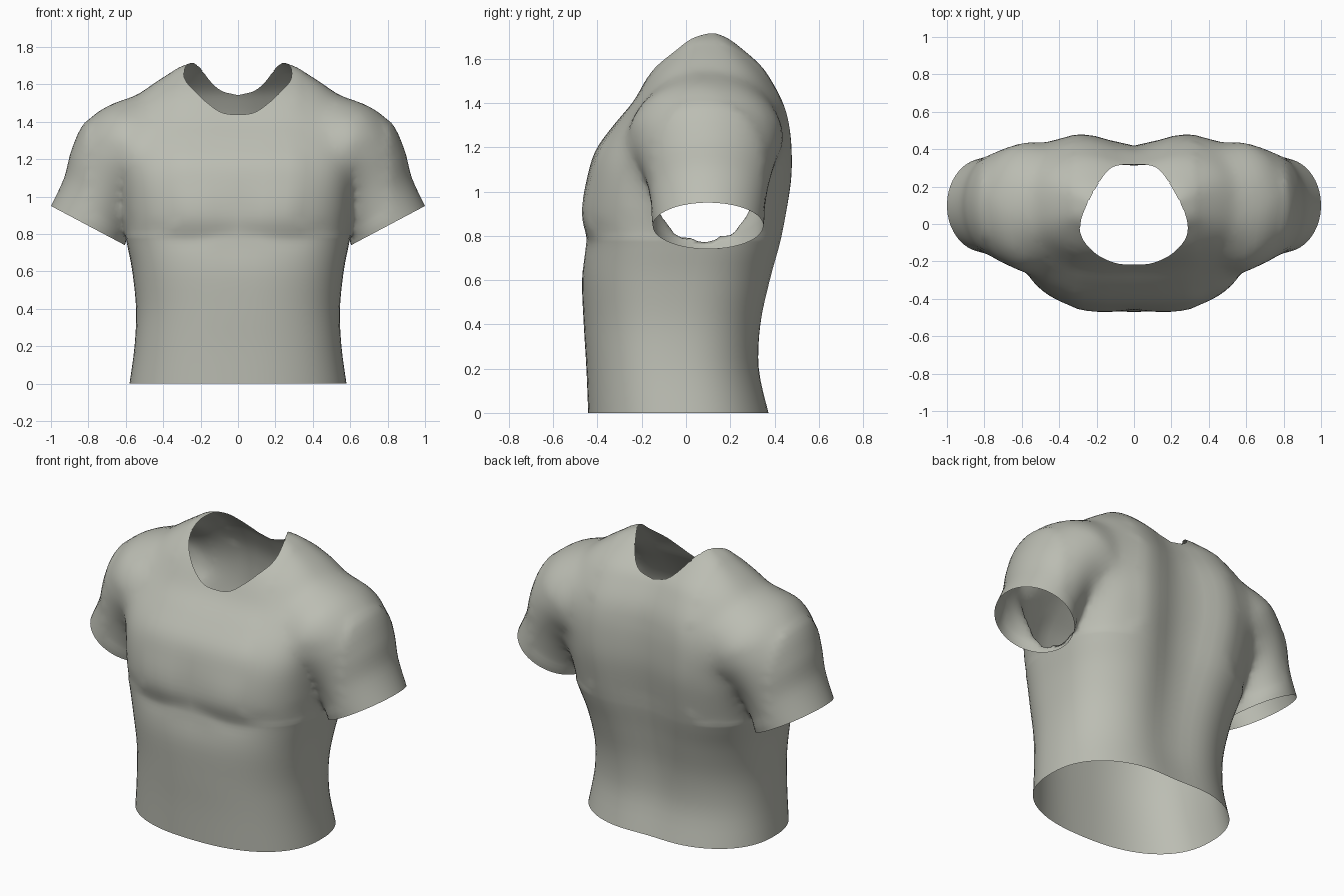
import bpy, bmesh, math

if "Cube" in bpy.data.objects:
    bpy.data.objects.remove(bpy.data.objects["Cube"])

cloth = bpy.data.materials.new("grey_green_cloth")
cloth.diffuse_color = (0.50, 0.51, 0.45, 1)
cloth.use_nodes = True
cloth.node_tree.nodes["Principled BSDF"].inputs["Base Color"].default_value = cloth.diffuse_color
opening = bpy.data.materials.new("opening")  # temporary tag for faces to remove


def catmull(rows, steps):
    """Smoothly interpolate between rows of numbers."""
    out = []
    last = len(rows) - 1
    for i in range(last):
        p0, p1, p2, p3 = (rows[max(i - 1, 0)], rows[i], rows[i + 1], rows[min(i + 2, last)])
        for s in range(steps):
            t = s / steps
            out.append([0.5 * (2 * b + (c - a) * t + (2 * a - 5 * b + 4 * c - d) * t * t
                               + (3 * b - a - 3 * c + d) * t ** 3)
                        for a, b, c, d in zip(p0, p1, p2, p3)])
    return out + [list(rows[-1])]


def loft(name, rings, tag_all=False):
    """Closed solid through rings; both caps are tagged as openings."""
    bm = bmesh.new()
    loops = [[bm.verts.new(p) for p in ring] for ring in rings]
    n = len(loops[0])
    for a, b in zip(loops, loops[1:]):
        for i in range(n):
            f = bm.faces.new((a[i], a[(i + 1) % n], b[(i + 1) % n], b[i]))
            f.material_index = int(tag_all)
    bm.faces.new(loops[0]).material_index = 1
    bm.faces.new(loops[-1]).material_index = 1
    bmesh.ops.recalc_face_normals(bm, faces=bm.faces)
    me = bpy.data.meshes.new(name)
    bm.to_mesh(me)
    bm.free()
    me.materials.append(cloth)
    me.materials.append(opening)
    ob = bpy.data.objects.new(name, me)
    bpy.context.collection.objects.link(ob)
    return ob


def bell(v, centre, width):
    return math.exp(-((v - centre) / width) ** 2)


def spow(v, e):
    return math.copysign(abs(v) ** e, v)


# Torso: height, half width, front y, back y, squareness
torso_rows = [
    (0.00, 0.580, -0.442, 0.393, 2.35), (0.20, 0.553, -0.450, 0.355, 2.4),
    (0.40, 0.545, -0.462, 0.367, 2.45), (0.60, 0.565, -0.470, 0.410, 2.6),
    (0.74, 0.592, -0.455, 0.445, 2.8), (0.80, 0.603, -0.452, 0.458, 2.9),
    (0.90, 0.612, -0.462, 0.476, 3.0), (1.05, 0.625, -0.447, 0.496, 3.15),
    (1.18, 0.645, -0.412, 0.498, 3.1), (1.30, 0.650, -0.330, 0.488, 2.9),
    (1.40, 0.630, -0.254, 0.462, 2.7), (1.50, 0.580, -0.195, 0.412, 2.6),
    (1.57, 0.505, -0.145, 0.365, 2.6), (1.64, 0.400, -0.075, 0.290, 2.7),
    (1.69, 0.315, -0.020, 0.225, 2.9), (1.715, 0.25, 0.04, 0.17, 2.9)]
N = 72
torso_rings = []
for z, w, yf, yb, e in catmull(torso_rows, 4):
    ring = []
    for i in range(N):
        a = 2 * math.pi * i / N
        x = w * spow(math.cos(a), 2 / e)
        s = spow(math.sin(a), 2 / e)
        y = (yf + yb) / 2 + s * (yb - yf) / 2
        if s > 0:   # spine groove
            y -= 0.080 * s * bell(x, 0, 0.19) * min(1, 0.3 + 0.8 * z) * (1 - 0.15 * max(0, min(1, (z - 1.3) / 0.25)))
        else:       # chest muscles, breastbone groove, crease below, neckline dip
            y -= 0.014 * -s * bell(abs(x), 0.24, 0.19) * bell(z, 0.92, 0.13)
            y += 0.006 * -s * bell(x, 0, 0.07) * bell(z, 0.92, 0.2)
            y += 0.007 * -s * bell(z, 0.765 + 1.0 * (abs(x) - 0.27) ** 2, 0.045) * bell(abs(x), 0.27, 0.18)
            y += 0.014 * -s * bell(x, 0, 0.22) * bell(z, 1.45, 0.12)
        ring.append((x, y, z))
    torso_rings.append(ring)
shirt = loft("shirt", torso_rings)

# Sleeves: inner x, inner z, outer x, outer z, half depth, centre y
sleeve_rows = [
    (0.604, 0.74, 1.00, 0.95, 0.25, 0.10), (0.575, 0.84, 0.930, 1.10, 0.267, 0.10),
    (0.53, 0.93, 0.890, 1.25, 0.293, 0.10), (0.47, 0.98, 0.82, 1.395, 0.328, 0.095),
    (0.40, 1.02, 0.68, 1.51, 0.360, 0.09), (0.28, 1.06, 0.45, 1.545, 0.29, 0.095)]
M = 48
helpers = []
for side, label in ((1, "left_sleeve"), (-1, "right_sleeve")):
    rings = []
    for xi, zi, xo, zo, h, cy in catmull(sleeve_rows, 5):
        ring = []
        for i in range(M):
            a = 2 * math.pi * (i + 0.37) / M
            c = 0.5 + 0.5 * math.cos(a)
            ring.append((side * (xi + (xo - xi) * c), cy + h * math.sin(a), zi + (zo - zi) * c))
        rings.append(ring)
    helpers.append((loft(label, rings), 'UNION'))

# Neck hole, as an upright prism
half = [(0, 0.318), (0.09, 0.313), (0.145, 0.28), (0.20, 0.20), (0.258, 0.09), (0.287, 0.0),
        (0.275, -0.08), (0.215, -0.15), (0.15, -0.19), (0.08, -0.213), (0, -0.217)]
outline = catmull(half + [(-x, y) for x, y in half[-2:0:-1]] + [half[0]], 3)[:-1]
neck = loft("neck_cutter", [[(x, y, z) for x, y in outline] for z in (1.2, 1.9)], True)
helpers.append((neck, 'DIFFERENCE'))

# Join everything into one skin
for ob, op in helpers:
    mod = shirt.modifiers.new(op, 'BOOLEAN')
    mod.object, mod.operation, mod.solver = ob, op, 'EXACT'
deps = bpy.context.evaluated_depsgraph_get()
joined = bpy.data.meshes.new_from_object(shirt.evaluated_get(deps))
shirt.modifiers.clear()
shirt.data = joined
for ob, op in helpers:
    bpy.data.objects.remove(ob)

# Open the hem, cuffs and neck, then blend the shoulder seams
tagged = {i for i, m in enumerate(joined.materials) if m and m.name == "opening"}
bm = bmesh.new()
bm.from_mesh(joined)
bmesh.ops.delete(bm, geom=[f for f in bm.faces if f.material_index in tagged], context='FACES')
bmesh.ops.remove_doubles(bm, verts=bm.verts, dist=0.006)
bmesh.ops.triangulate(bm, faces=bm.faces)
seam = [v for v in bm.verts if 0.34 < abs(v.co.x) < 0.80 and v.co.z > 0.80 and not v.is_boundary
        and v.co.z > 0.74 + 0.525 * (abs(v.co.x) - 0.6) + 0.05]
for _ in range(10):
    bmesh.ops.smooth_vert(bm, verts=seam, factor=0.5, use_axis_x=True, use_axis_y=True, use_axis_z=True)
for f in bm.faces:
    f.material_index = 0
    f.smooth = True
bm.to_mesh(joined)
bm.free()
joined.materials.clear()
joined.materials.append(cloth)
bpy.data.materials.remove(opening)
